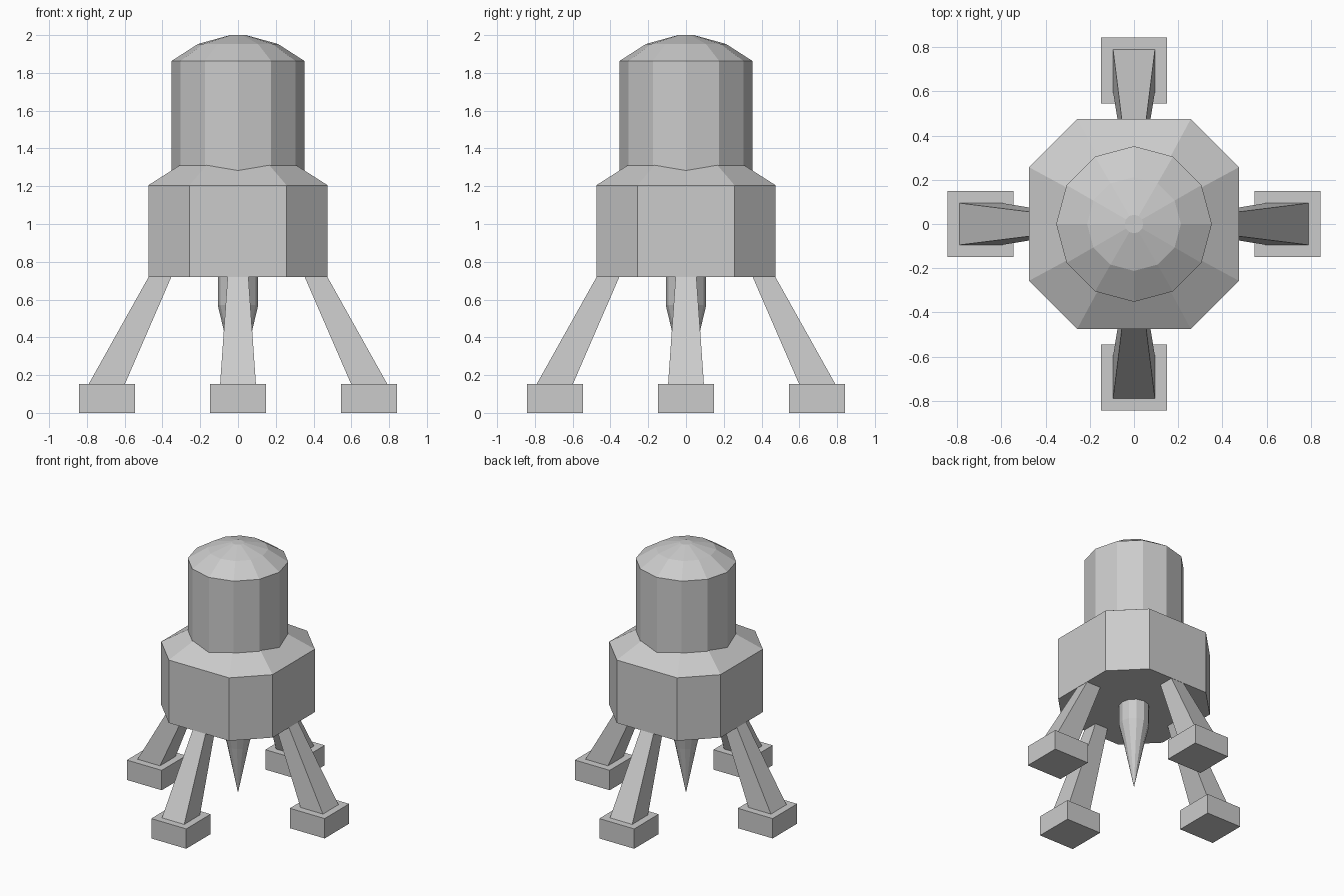
import bpy, bmesh, math
from mathutils import Matrix

if "Cube" in bpy.data.objects:
    bpy.data.objects.remove(bpy.data.objects["Cube"])


def loft(name, rings, turn=0.0):
    """Skin a stack of equal-length point rings and cap both ends."""
    bm = bmesh.new()
    loops = [[bm.verts.new(p) for p in ring] for ring in rings]
    n = len(loops[0])
    for a, b in zip(loops, loops[1:]):
        for i in range(n):
            j = (i + 1) % n
            bm.faces.new((a[i], a[j], b[j], b[i]))
    bm.faces.new(loops[0][::-1])
    bm.faces.new(loops[-1])
    bmesh.ops.remove_doubles(bm, verts=bm.verts, dist=1e-5)
    bmesh.ops.recalc_face_normals(bm, faces=bm.faces)
    bm.transform(Matrix.Rotation(turn, 4, 'Z'))
    mesh = bpy.data.meshes.new(name)
    bm.to_mesh(mesh)
    bm.free()
    obj = bpy.data.objects.new(name, mesh)
    bpy.context.collection.objects.link(obj)
    return obj


def circle(r, z, n=12):
    return [(r * math.cos(2 * math.pi * i / n), r * math.sin(2 * math.pi * i / n), z)
            for i in range(n)]


def octagon(s, z):
    a, b = 0.475 * s, 0.257 * s
    return [(a, -b, z), (a, b, z), (b, a, z), (-b, a, z),
            (-a, b, z), (-a, -b, z), (-b, -a, z), (b, -a, z)]


def rect(x0, x1, h, z):
    return [(x0, -h, z), (x1, -h, z), (x1, h, z), (x0, h, z)]


# Eight-sided base with sloped shoulder
loft("base_body", [octagon(1, 0.72), octagon(1, 1.205), octagon(0.645, 1.312)])

# Twelve-sided upper cabin with faceted dome
loft("cabin", [circle(0.352, 1.25), circle(0.352, 1.863), circle(0.212, 1.953),
               circle(0.042, 2.0)])

# Pointed nozzle under the base
loft("nozzle", [circle(0.107, 0.725), circle(0.107, 0.57), circle(0.076, 0.44),
                circle(0.001, 0.075)])

# Four splayed legs with block feet
for k, side in enumerate(("right", "back", "left", "front")):
    turn = k * math.pi / 2
    loft(side + "_leg", [rect(0.60, 0.792, 0.095, 0.15), rect(0.352, 0.472, 0.055, 0.722)], turn)
    loft(side + "_foot", [rect(0.546, 0.843, 0.149, 0.0), rect(0.546, 0.843, 0.149, 0.153)], turn)
